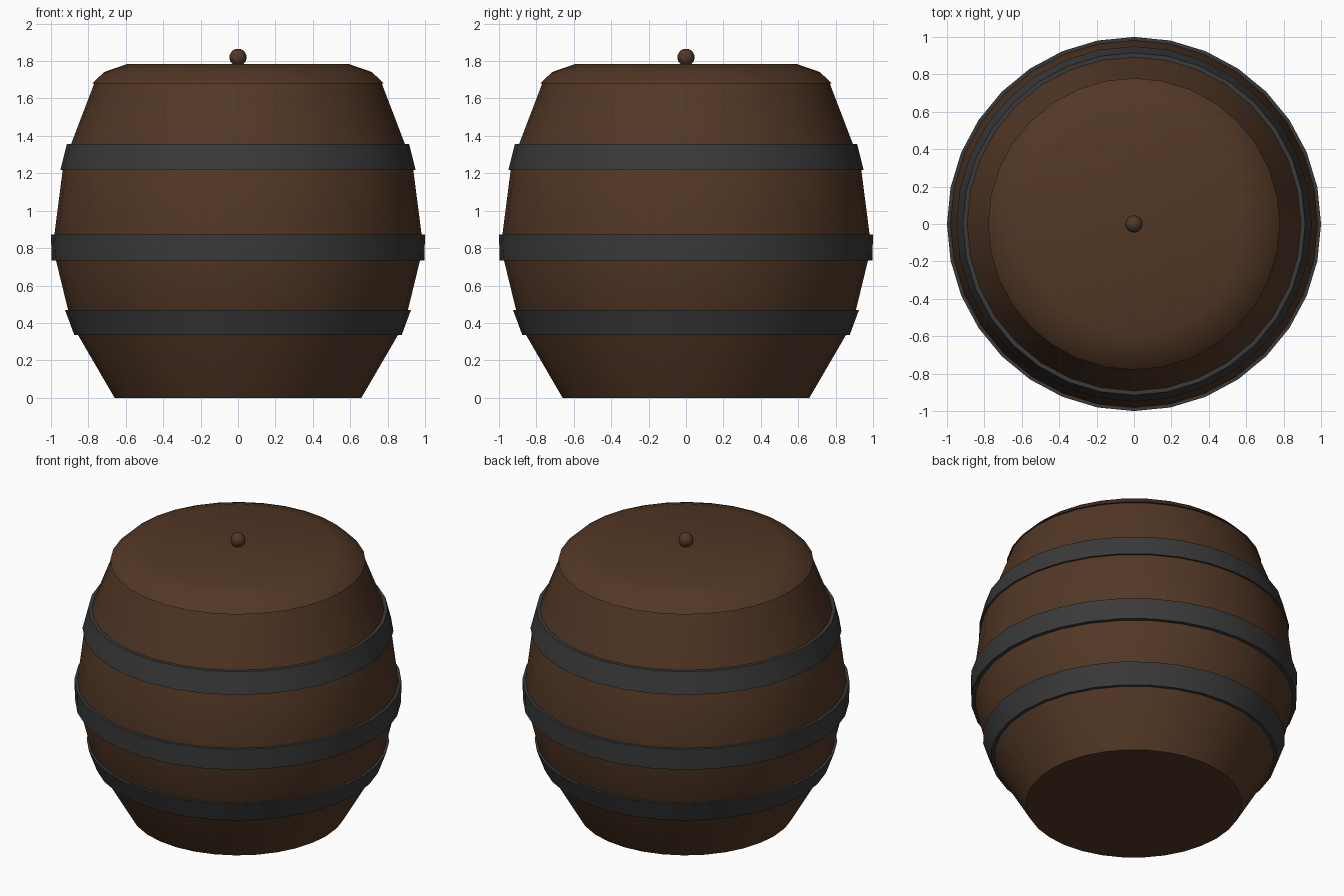
import bpy, bmesh
from math import cos, sin, pi, radians

cube = bpy.data.objects.get("Cube")
if cube:
    bpy.data.objects.remove(cube, do_unlink=True)

SIDES = 32


def make_material(name, rgb):
    mat = bpy.data.materials.new(name)
    mat.use_nodes = True
    colour = (*rgb, 1)
    mat.diffuse_color = colour
    mat.node_tree.nodes["Principled BSDF"].inputs["Base Color"].default_value = colour
    return mat


wood = make_material("brown wood", (0.085, 0.039, 0.019))
iron = make_material("dark iron", (0.042, 0.042, 0.042))


def finish(bm, name, mat, angle=30):
    bmesh.ops.recalc_face_normals(bm, faces=bm.faces)
    mesh = bpy.data.meshes.new(name)
    bm.to_mesh(mesh)
    bm.free()
    obj = bpy.data.objects.new(name, mesh)
    bpy.context.collection.objects.link(obj)
    mesh.materials.append(mat)
    bpy.ops.object.select_all(action="DESELECT")
    bpy.context.view_layer.objects.active = obj
    obj.select_set(True)
    bpy.ops.object.shade_smooth_by_angle(angle=radians(angle))
    return obj


def lathe(name, profile, mat, closed=False, angle=30):
    """Turn (radius, height) points round z; open profiles get end caps."""
    bm = bmesh.new()
    rings = [[bm.verts.new((r * cos(2 * pi * i / SIDES), r * sin(2 * pi * i / SIDES), z))
              for i in range(SIDES)] for r, z in profile]
    pairs = list(zip(rings, rings[1:]))
    if closed:
        pairs.append((rings[-1], rings[0]))
    else:
        bm.faces.new(rings[0])
        bm.faces.new(rings[-1])
    for a, b in pairs:
        for i in range(SIDES):
            j = (i + 1) % SIDES
            bm.faces.new((a[i], a[j], b[j], b[i]))
    return finish(bm, name, mat, angle)


# Bulging staves
lathe("barrel_body", [(0.66, 0), (0.855, 0.335), (0.91, 0.475), (0.972, 0.73),
                      (0.982, 0.87), (0.937, 1.22), (0.893, 1.355), (0.765, 1.69)], wood)

# Hoops: bottom radius and height, top radius and height
HOOPS = {"lower_hoop": (0.875, 0.335, 0.925, 0.47),
         "middle_hoop": (0.996, 0.733, 1.0, 0.873),
         "upper_hoop": (0.95, 1.217, 0.915, 1.357)}
for name, (r0, z0, r1, z1) in HOOPS.items():
    lathe(name, [(r0, z0), (r1, z1), (r1 - 0.05, z1), (r0 - 0.05, z0)], iron, closed=True)

# Overhanging lid with a chamfered, softly shaded rim
lathe("lid", [(0.78, 1.68), (0.715, 1.742), (0.59, 1.785)], wood, angle=50)

# Round knob
bm = bmesh.new()
bmesh.ops.create_uvsphere(bm, u_segments=16, v_segments=10, radius=0.046)
bmesh.ops.translate(bm, vec=(0, 0, 1.82), verts=bm.verts)
finish(bm, "lid_knob", wood)
